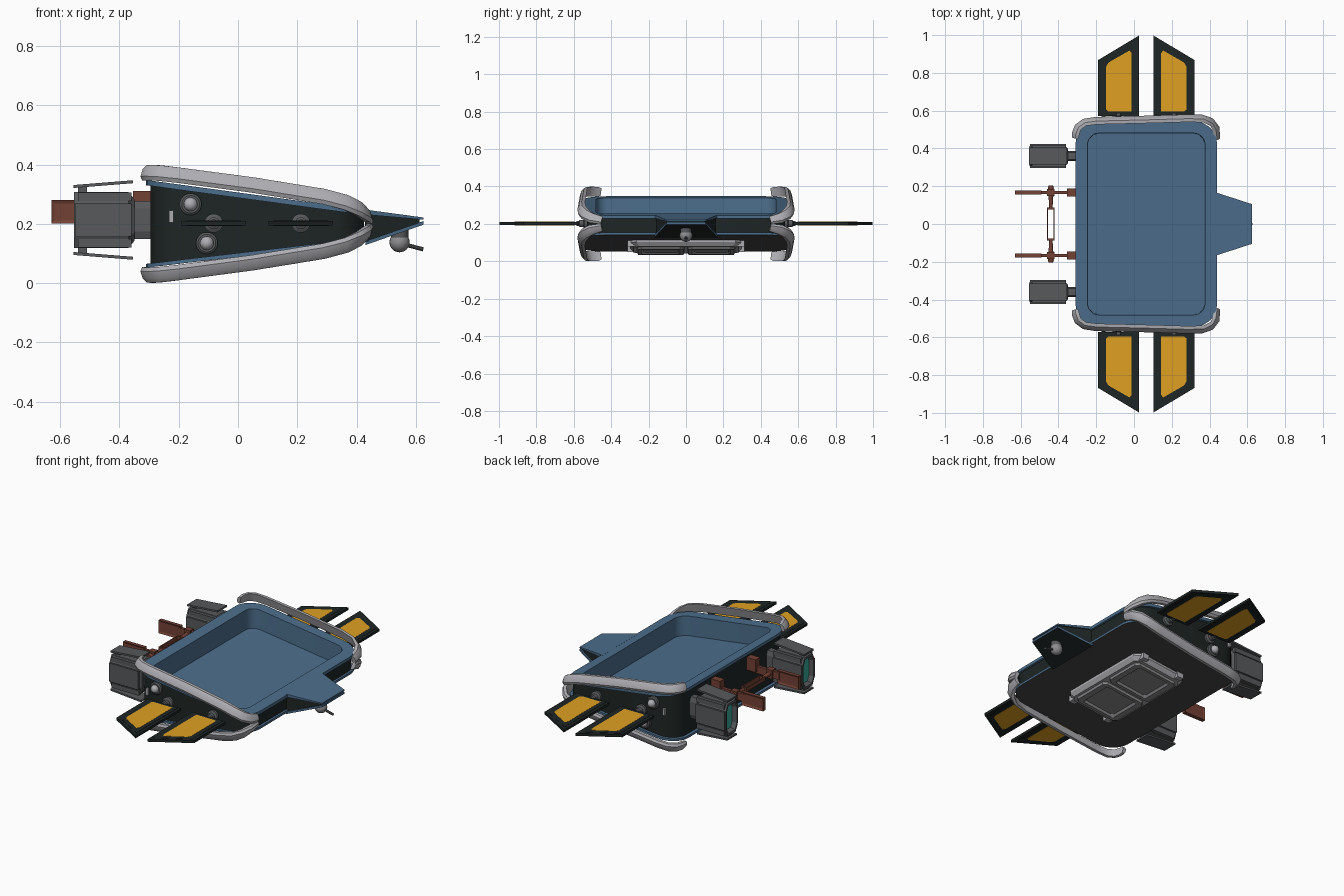
import bpy, bmesh, math
from mathutils import Vector

if "Cube" in bpy.data.objects:
    bpy.data.objects.remove(bpy.data.objects["Cube"])

COL = {"hull_blue": (.072, .155, .26), "hull_dark": (.013, .019, .018), "rail_silver": (.42, .42, .45),
       "engine_grey": (.095, .1, .105), "hatch_grey": (.27, .27, .285), "belly_grey": (.07, .07, .068),
       "arm_rust": (.17, .052, .034), "panel_amber": (.74, .35, .016), "glow_teal": (.04, .4, .33)}
MAT = {}
for n, c in COL.items():
    m = bpy.data.materials.new(n)
    m.diffuse_color = (*c, 1)
    m.use_nodes = True
    m.node_tree.nodes["Principled BSDF"].inputs["Base Color"].default_value = m.diffuse_color
    MAT[n] = m
S = (-1, 1)


def loft(name, rings, mat, bands=None, smooth=False):
    """Skin equal rings, cap both ends. bands = material slot for [start cap, bands.., end cap]."""
    bm = bmesh.new()
    vs = [[bm.verts.new(p) for p in r] for r in rings]
    n = len(rings[0])
    bands = bands or [0] * (len(rings) + 1)
    bm.faces.new(vs[0]).material_index = bands[0]
    for k in range(len(vs) - 1):
        for i in range(n):
            j = (i + 1) % n
            bm.faces.new((vs[k][i], vs[k][j], vs[k + 1][j], vs[k + 1][i])).material_index = bands[k + 1]
    bm.faces.new(vs[-1]).material_index = bands[-1]
    return finish(name, bm, mat, smooth)


def finish(name, bm, mat, smooth=False):
    bmesh.ops.recalc_face_normals(bm, faces=bm.faces)
    me = bpy.data.meshes.new(name)
    bm.to_mesh(me)
    bm.free()
    for m in ([mat] if isinstance(mat, str) else mat):
        me.materials.append(MAT[m])
    if smooth:
        me.polygons.foreach_set("use_smooth", [True] * len(me.polygons))
        me.set_sharp_from_angle(angle=math.radians(35))
    ob = bpy.data.objects.new(name, me)
    bpy.context.collection.objects.link(ob)
    return ob


def box(name, x, y, z, mat):
    return loft(name, [[(x[0], y[0], k), (x[1], y[0], k), (x[1], y[1], k), (x[0], y[1], k)] for k in z], mat)


def tube(name, a, b, stations, mat, n=20):
    """Turned part from a to b, stations = (fraction, radius)."""
    a, b = Vector(a), Vector(b)
    d = (b - a).normalized()
    u = d.orthogonal().normalized()
    v = d.cross(u)
    ang = [2 * math.pi * i / n for i in range(n)]
    return loft(name, [[a.lerp(b, t) + (u * math.cos(q) + v * math.sin(q)) * r for q in ang]
                       for t, r in stations], mat, smooth=True)


def ball(name, c, r, mat):
    bm = bmesh.new()
    bmesh.ops.create_uvsphere(bm, u_segments=20, v_segments=12, radius=r)
    bmesh.ops.translate(bm, vec=c, verts=bm.verts)
    return finish(name, bm, mat, True)


# Wedge hull with a straight-walled sunken tub
def top(x): return .348 - (x + .31) * .136
def bottom(x): return .052 + (x + .31) * .118
def floor(x): return top(x) - .115


def outline(inset, zf):
    hx, hy, r, pts = .375 - inset, .545 - inset, .125 - inset, []
    for k, (sx, sy) in enumerate(((1, 1), (-1, 1), (-1, -1), (1, -1))):
        for i in range(8):
            a = math.pi / 2 * (k + i / 7)
            x = .065 + sx * (hx - r) + r * math.cos(a)
            pts.append((x, sy * (hy - r) + r * math.sin(a), zf(x)))
    return pts


loft("hull", [outline(0, bottom), outline(0, lambda x: bottom(x) + .013),
              outline(.015, lambda x: bottom(x) + .013), outline(.015, lambda x: top(x) - .018),
              outline(0, lambda x: top(x) - .018), outline(0, top), outline(.064, top), outline(.066, floor)],
     ["hull_blue", "hull_dark", "belly_grey"], [2, 0, 0, 1, 0, 0, 0, 0, 0], smooth=True)


# Nose: two blue plates with a dark core
def nose(name, z0, z1, inset, mat, bands=None):
    x0 = .43
    p = [(x0, -.168), (.44, -.165), (.625, -.105), (.625, .105), (.44, .165), (x0, .168)]
    q = [(max(x - inset, x0 - .001 * (x == x0)), y * (1 - inset * 4)) for x, y in p]
    return loft(name, [[(x, y, z[0] + (z[1] - z[0]) * (x - .42) / .205) for x, y in q] for z in (z0, z1)],
                mat, bands)


nose("nose_top_plate", (.232, .214), (.2492, .2215), 0, "hull_blue")
nose("nose_bottom_plate", (.125, .197), (.138, .209), 0, ["hull_blue", "hull_dark"], [1, 0, 0])
nose("nose_core", (.136, .205), (.235, .217), .012, "hull_dark")

# Ball turret under the nose
tube("turret_mount", (.545, 0, .185), (.545, 0, .15), [(0, .03), (1, .03)], "engine_grey")
ball("turret_ball", (.545, 0, .138), .034, "hatch_grey")
tube("turret_barrel", (.56, 0, .131), (.625, 0, .114), [(0, .007), (1, .007)], "engine_grey", 10)

# Four silver guard rails wrapping the side edges, section leaning inward
PATH = [(-.312, .455, .37), (-.31, .475, .372), (-.297, .512, .373), (-.262, .538, .371), (-.2, .547, .364),
        (.05, .553, .331), (.29, .56, .292), (.365, .558, .272), (.41, .54, .25), (.434, .505, .231),
        (.441, .45, .219)]
SEC = [(-.004, -.026), (.014, -.026), (.02, -.012), (.012, .012), (-.002, .026), (-.02, .026)]
for sy in S:
    for sz in S:
        rings = []
        for i, p in enumerate(PATH):
            a, b = PATH[max(i - 1, 0)], PATH[min(i + 1, len(PATH) - 1)]
            t = (Vector(b) - Vector(a)).normalized()
            side = Vector((-t.y, t.x, 0)).normalized()
            up = t.cross(side)
            up = up if up.z > 0 else -up
            f = .8 if i in (0, len(PATH) - 1) else 1
            ring = [Vector(p) + side * u * f + up * v * f for u, v in SEC]
            rings.append([(q.x, sy * q.y, .2 + sz * (q.z - .2)) for q in ring])
        loft("guard_rail", rings, "rail_silver", smooth=True)

# Solar wings: dark frame, raised border, amber cells
for sy in S:
    for flip in S:
        def plate(name, pts, h, mat):
            q = [(.065 + flip * x, sy * y) for x, y in pts]
            loft(name, [[(x, y, .202 + s * h) for x, y in q] for s in S], mat)
        plate("wing_frame", [(.255, .572), (.255, .868), (.038, .998), (.038, .572)], .0075, "hull_dark")
        plate("wing_border", [(.238, .58), (.238, .86), (.055, .967), (.055, .58)], .009, "hull_dark")
        plate("wing_cells", [(.2, .595), (.212, .605), (.212, .835), (.2, .855), (.09, .918), (.078, .905),
                             (.078, .595)], .01, "panel_amber")
        cx = .065 + flip * .147
        tube("wing_pivot", (cx, sy * .52, .202), (cx, sy * .585, .202),
             [(0, .032), (.35, .032), (.45, .02), (.75, .02), (.8, .013), (1, .013)], "engine_grey")
    # Side knobs and a small marker plate
    for x, z in ((-.16, .266), (-.105, .135)):
        tube("knob_base", (x, sy * .52, z), (x, sy * .548, z), [(0, .037), (.8, .037), (1, .03)], "engine_grey")
        ball("knob", (x, sy * .55, z), .023, "rail_silver")
    box("side_marker", (-.233, -.218), sorted((sy * .5, sy * .534)), (.205, .245), "rail_silver")

# Engines
OCT = [(.054, -.057), (.054, .057), (.036, .095), (-.036, .095), (-.054, .057), (-.054, -.057),
       (-.036, -.095), (.036, -.095)]
for sy in S:
    cy, cz = sy * .36, .213

    def ring(x, s): return [(x, cy + y * s, cz + z * s) for y, z in OCT]
    loft("engine", [ring(-.35, .75), ring(-.37, 1), ring(-.553, 1), ring(-.553, .86), ring(-.525, .78)],
         ["engine_grey", "glow_teal"], [0, 0, 0, 0, 0, 1])
    loft("engine_neck", [[(x, cy + y * .5, cz + z * .68) for y, z in OCT] for x in (-.37, -.28)], "engine_grey")
    for s in S:
        loft("engine_flap", [[(x, cy + y, cz + s * (h + d)) for y, d in
                              ((-.044, -.005), (.044, -.005), (.044, .005), (-.044, .005))]
                             for x, h in ((-.555, .113), (-.355, .129))], "engine_grey")
        box("flap_strut", (-.54, -.51), (cy - .02, cy + .02), sorted((cz + s * .09, cz + s * .113)), "engine_grey")
        box("engine_cheek", (-.55, -.36), sorted((cy + s * .05, cy + s * .064)), (cz - .055, cz + .055),
            "engine_grey")
        for k in S:
            box("engine_rib", (-.54, -.36), sorted((cy + s * .035, cy + s * .056)),
                sorted((cz + k * .064, cz + k * .092)), "engine_grey")

# Rear arms and open crossbar
for sy in S:
    c = sy * .167
    arm = box("arm_tail", (-.63, -.49), (c - .011, c + .011), (.202, .28), "arm_rust")
    bm = bmesh.new()
    bm.from_mesh(arm.data)
    bm.normal_update()
    bmesh.ops.inset_individual(bm, faces=[f for f in bm.faces if abs(f.normal.y) > .9], thickness=.016, depth=-.005)
    bm.to_mesh(arm.data)
    bm.free()
    box("arm_link", (-.5, -.31), (c - .009, c + .009), (.225, .268), "arm_rust")
    box("arm_root", (-.355, -.285), (c - .021, c + .021), (.235, .31), "arm_rust")
    box("crossbar_clamp", (-.46, -.42), (c - .018, c + .018), (.222, .274), "arm_rust")
    tube("crossbar_rod", (-.44, sy * .085, .248), (-.44, sy * .205, .248),
         [(0, .009), (.5, .013), (.9, .016), (1, .012)], "arm_rust", 12)
    box("crossbar_end", (-.46, -.422), sorted((sy * .078, sy * .088)), (.238, .26), "arm_rust")
for x in (-.46, -.427):
    box("crossbar_side", (x, x + .006), (-.085, .085), (.238, .26), "arm_rust")


# Belly hatch with two framed panels, following the sloped underside
def belly(hx, y0, y1, cut, depth):
    pts = [(hx, y0 + cut), (hx, y1 - cut), (hx - cut, y1), (cut - hx, y1),
           (-hx, y1 - cut), (-hx, y0 + cut), (cut - hx, y0), (hx - cut, y0)]
    return [(x + .055, y, bottom(x + .055) - depth) for x, y in pts]


loft("belly_hatch", [belly(.17, -.3, .3, .035, -.005), belly(.17, -.3, .3, .035, .012),
                     belly(.155, -.28, .28, .03, .034)], "rail_silver")
for y0, y1 in ((-.262, -.008), (.008, .262)):
    loft("hatch_panel", [belly(.142, y0, y1, .02, .03), belly(.137, y0 + .005, y1 - .005, .02, .046),
                         belly(.105, y0 + .025, y1 - .025, .01, .046),
                         belly(.095, y0 + .035, y1 - .035, .01, .036)], "hatch_grey")
for sy in S:
    for sx in S:
        x = .055 + sx * .12
        box("hatch_clamp", (x - .02, x + .02), sorted((sy * .27, sy * .312)),
            (bottom(x) - .03, bottom(x) + .005), "rail_silver")
